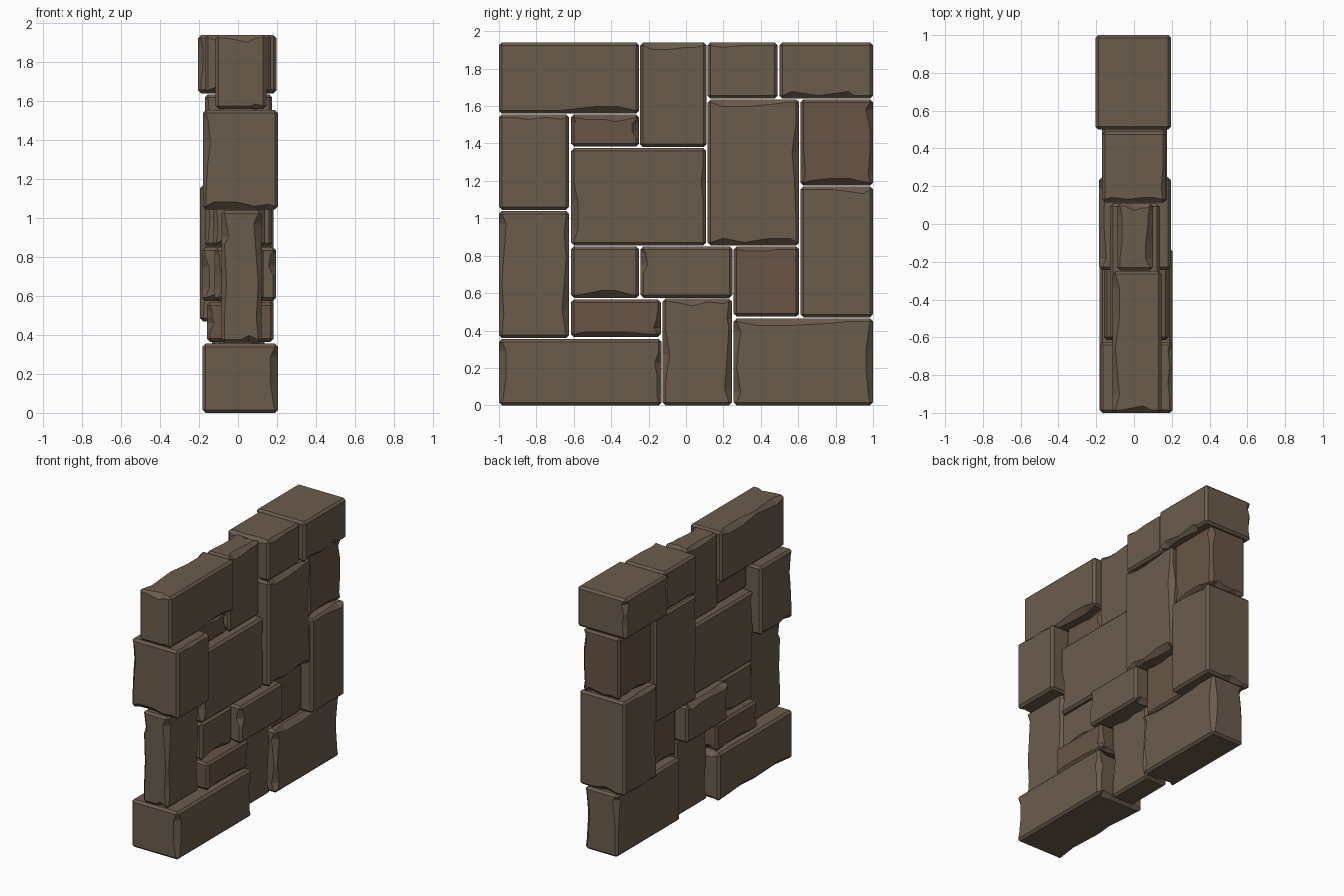
import bpy, bmesh, random
from itertools import product

if "Cube" in bpy.data.objects:
    bpy.data.objects.remove(bpy.data.objects["Cube"])

random.seed(7)
BEVEL = 0.016


def material(name, rgb):
    m = bpy.data.materials.new(name)
    m.diffuse_color = (*rgb, 1)
    m.use_nodes = True
    m.node_tree.nodes["Principled BSDF"].inputs["Base Color"].default_value = m.diffuse_color
    return m


GREY = material("grey_brown_stone", (0.148, 0.107, 0.073))
WARM = material("warm_brown_stone", (0.138, 0.091, 0.062))


def stone(name, x0, x1, y0, y1, z0, z1, mat):
    """Chamfered block; some chamfers are widened unevenly like chipped edges."""
    h = ((x1 - x0) / 2, (y1 - y0) / 2, (z1 - z0) / 2)
    bm = bmesh.new()
    # three vertices at every corner, one on each meeting face
    corner = {(s, a): bm.verts.new([s[i] * (h[i] - (0 if i == a else BEVEL)) for i in range(3)])
              for s in product((-1, 1), repeat=3) for a in range(3)}
    rails = {}
    chipped = random.sample(range(12), 5)
    for n, (t, sa, sb) in enumerate(product(range(3), (-1, 1), (-1, 1))):
        a, b = (t + 1) % 3, (t + 2) % 3
        cuts = []
        if n in chipped:
            cuts = [(f + random.uniform(-.12, .12), random.choice((0, .01, .022)))
                    for f in (-.7, -.1, .4, .75)]
        pair = []
        for face, other, sf, so in ((a, b, sa, sb), (b, a, sb, sa)):
            s = [0, 0, 0]
            s[face], s[other] = sf, so
            ends = []
            for s[t] in (-1, 1):
                ends.append(corner[tuple(s), face])
            mid = []
            for f, depth in cuts:
                co = [0, 0, 0]
                co[t] = f * (h[t] - BEVEL)
                co[face] = sf * h[face]
                co[other] = so * (h[other] - BEVEL - depth)
                mid.append(bm.verts.new(co))
            rails[t, face, sf, so] = [ends[0], *mid, ends[1]]
            pair.append(rails[t, face, sf, so])
        # chamfer strip
        for i in range(len(pair[0]) - 1):
            bm.faces.new((pair[0][i], pair[0][i + 1], pair[1][i + 1], pair[1][i]))
    # corner triangles and large flat faces
    for s in product((-1, 1), repeat=3):
        bm.faces.new([corner[s, a] for a in range(3)])
    for a, sa in product(range(3), (-1, 1)):
        b, c = (a + 1) % 3, (a + 2) % 3
        bm.faces.new(rails[b, a, sa, -1][:-1] + rails[c, a, sa, 1][:-1]
                     + rails[b, a, sa, 1][:0:-1] + rails[c, a, sa, -1][:0:-1])
    bmesh.ops.recalc_face_normals(bm, faces=bm.faces[:])
    me = bpy.data.meshes.new(name)
    bm.to_mesh(me)
    bm.free()
    me.materials.append(mat)
    ob = bpy.data.objects.new(name, me)
    ob.location = ((x0 + x1) / 2, (y0 + y1) / 2, (z0 + z1) / 2)
    bpy.context.collection.objects.link(ob)


# Stones of the wall: depth (x), width (y), height (z) ranges
stone("top_stone_1", -.115, .145, -1, -.25, 1.56, 1.94, GREY)
stone("top_stone_2", -.09, .10, -.245, .11, 1.38, 1.94, GREY)
stone("top_stone_3", -.17, .17, .115, .49, 1.64, 1.94, GREY)
stone("top_stone_4", -.205, .197, .5, 1, 1.64, 1.94, GREY)
stone("upper_end_stone", -.18, .205, -1, -.625, 1.045, 1.555, GREY)
stone("upper_small_stone", -.075, .085, -.615, -.25, 1.385, 1.555, WARM)
stone("middle_wide_stone", -.128, .138, -.615, .108, .855, 1.375, GREY)
stone("middle_tall_stone", -.17, .175, .115, .605, .855, 1.635, GREY)
stone("upper_warm_stone", -.15, .152, .612, 1, 1.175, 1.635, WARM)
stone("middle_end_stone", -.195, .182, .612, 1, .47, 1.17, GREY)
stone("lower_end_stone", -.085, .12, -1, -.625, .36, 1.04, GREY)
stone("lower_square_stone", -.12, .13, -.615, -.25, .575, .85, GREY)
stone("lower_wide_stone", -.185, .195, -.243, .248, .575, .85, GREY)
stone("lower_warm_stone", -.1, .105, .255, .605, .475, .85, WARM)
stone("lower_flat_stone", -.16, .183, -.615, -.135, .365, .567, WARM)
stone("base_stone_1", -.182, .205, -1, -.13, 0, .355, GREY)
stone("base_stone_2", -.09, .095, -.125, .245, 0, .57, GREY)
stone("base_stone_3", -.133, .135, .255, 1, 0, .465, GREY)
